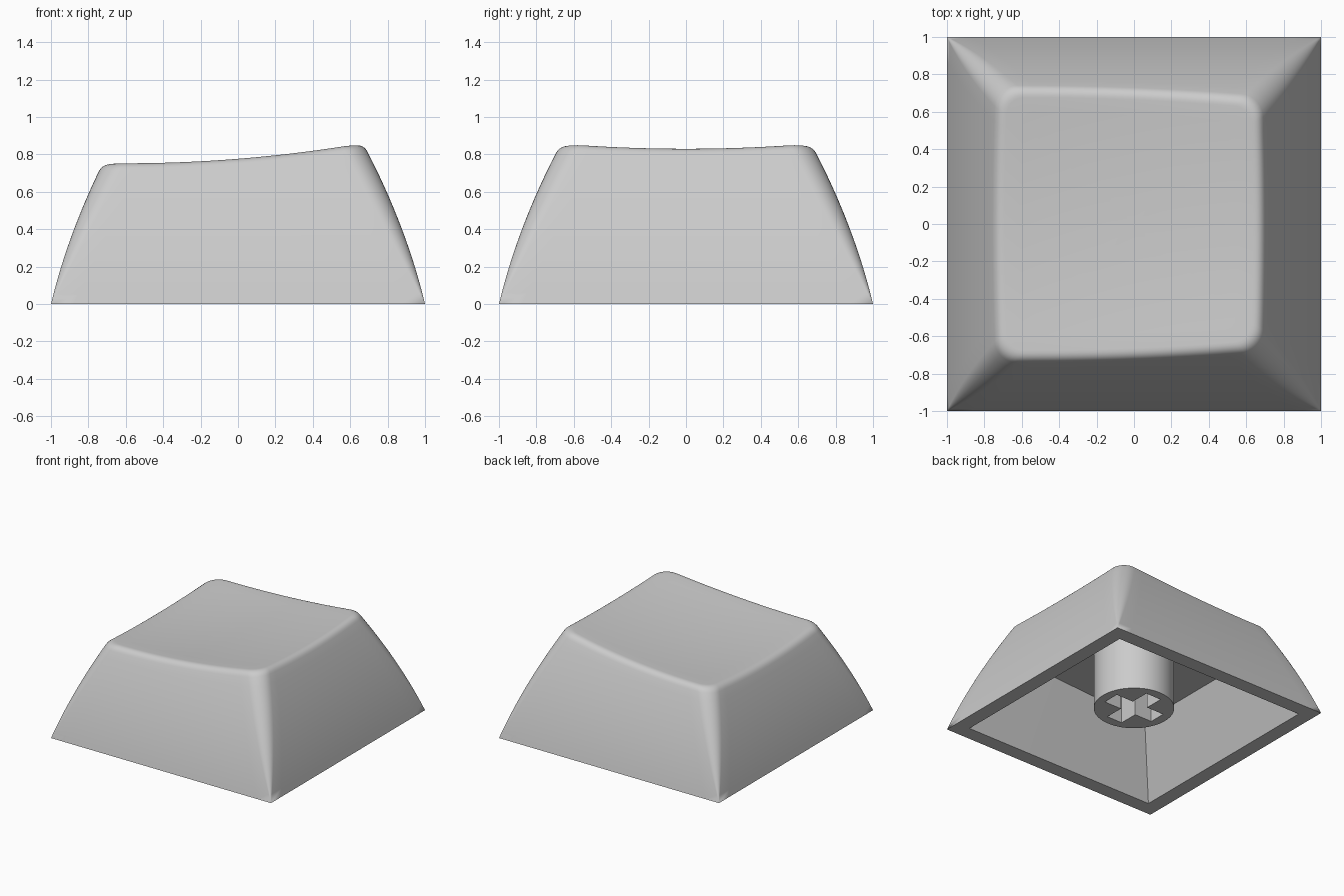
import bpy, bmesh, math

if "Cube" in bpy.data.objects:
    bpy.data.objects.remove(bpy.data.objects["Cube"])

SIDE, ARC = 16, 8            # segments along each wall and around each corner
STEP = SIDE + ARC
COUNT = 4 * STEP

plastic = bpy.data.materials.new("light_grey_plastic")
plastic.diffuse_color = (0.6, 0.6, 0.6, 1)
plastic.use_nodes = True
plastic.node_tree.nodes["Principled BSDF"].inputs["Base Color"].default_value = plastic.diffuse_color


def finish(bm, name, angle):
    bmesh.ops.remove_doubles(bm, verts=bm.verts, dist=1e-4)
    bmesh.ops.recalc_face_normals(bm, faces=bm.faces)
    mesh = bpy.data.meshes.new(name)
    bm.to_mesh(mesh)
    bm.free()
    mesh.materials.append(plastic)
    obj = bpy.data.objects.new(name, mesh)
    bpy.context.collection.objects.link(obj)
    bpy.ops.object.select_all(action='DESELECT')
    obj.select_set(True)
    bpy.context.view_layer.objects.active = obj
    bpy.ops.object.shade_smooth_by_angle(angle=math.radians(angle))


def outline(k, half, r):
    """Point k on a square with rounded corners."""
    side, j = divmod(k, STEP)
    if j <= SIDE:
        x, y = half, (2 * j / SIDE - 1) * (half - r)
    else:
        a = (j - SIDE) / ARC * math.pi / 2
        x, y = half - r + r * math.cos(a), half - r + r * math.sin(a)
    for _ in range(side):
        x, y = -y, x
    return x, y


def inset(z):
    return 0.24 * z + 0.17 * z * z


def radius(z):
    return 0.285 * z - 0.17 * z * z


def wall(k, z):
    return (*outline(k, 1 - inset(z), radius(z)), z)


def dish(x, y):
    """Height of the sloped, scooped top."""
    return 0.75 + 0.07 * (x + 0.6) ** 2 + 0.028 * ((y / 0.65) ** 2 - 1)


def rim_height(k):
    z = 0.8
    for _ in range(10):
        z = dish(*wall(k, z)[:2])
    return z


def ceiling(x, y):
    return (x, y, 0.575 + 0.06 * x)


ks = range(COUNT)
rims = [rim_height(k) for k in ks]

# Cavity: ceiling centre, ceiling edge, lower opening
rings = [[ceiling(0, 0)] * COUNT,
         [ceiling(*outline(k, 0.66, 0)) for k in ks],
         [(*outline(k, 0.88, 0), 0) for k in ks]]

# Curved outer walls, sharp corners at the base and round ones above
WALL = 14
for i in range(WALL + 1):
    rings.append([wall(k, (rims[k] - 0.04) * i / WALL) for k in ks])

# Rounded top edge
edge = []
for k in ks:
    x, y = outline(k, 1 - inset(rims[k]) - 0.045, radius(rims[k]) - 0.03)
    edge.append((x, y, dish(x, y)))
for i in range(1, 7):
    t = i / 6
    ring = []
    for k in ks:
        a, b, c = wall(k, rims[k] - 0.04), wall(k, rims[k]), edge[k]
        ring.append([(1 - t) ** 2 * p + 2 * t * (1 - t) * q + t * t * s
                     for p, q, s in zip(a, b, c)])
    rings.append(ring)

# Scooped top
for i in range(7, -1, -1):
    s = i / 8
    rings.append([(x * s, y * s, dish(x * s, y * s)) for x, y, _ in edge])

bm = bmesh.new()
loops = [[bm.verts.new(p) for p in ring] for ring in rings]
for lo, hi in zip(loops, loops[1:]):
    for k in ks:
        n = (k + 1) % COUNT
        bm.faces.new((lo[k], lo[n], hi[n], hi[k]))
finish(bm, "cap_shell", 30)

# Round stem with a cross-shaped socket
BOTTOM, TOP, R, L, W = 0.114, 0.58, 0.303, 0.228, 0.07
bm = bmesh.new()
circle = [(R * math.cos(i * math.pi / 32), R * math.sin(i * math.pi / 32)) for i in range(64)]
cross = []
for q in range(4):
    for x, y in ((L, -W), (L, W), (W, W)):
        for _ in range(q):
            x, y = -y, x
        cross.append((x, y))
edges = []
for pts in (circle, cross):
    low = [bm.verts.new((x, y, BOTTOM)) for x, y in pts]
    high = [bm.verts.new((x, y, TOP)) for x, y in pts]
    for i in range(len(pts)):
        n = (i + 1) % len(pts)
        bm.faces.new((low[i], low[n], high[n], high[i]))
        edges.append(bm.edges.get((low[i], low[n])))
bmesh.ops.triangle_fill(bm, edges=edges, use_beauty=True)
finish(bm, "stem", 30)
